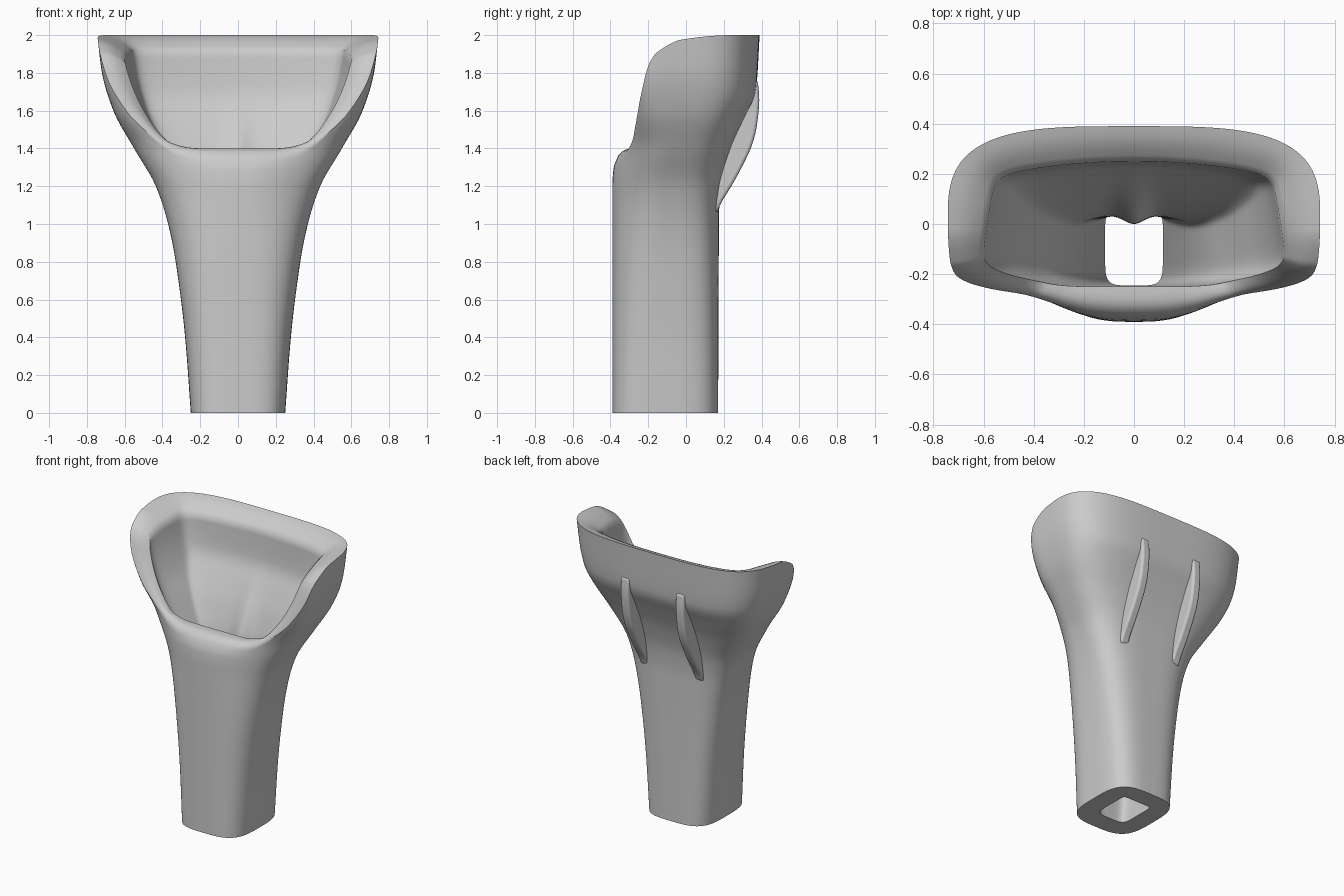
import bpy, bmesh
from math import sin, cos, pi, exp, degrees

if "Cube" in bpy.data.objects:
    bpy.data.objects.remove(bpy.data.objects["Cube"])


def curve(*pts):
    """Smooth monotone interpolation through (position, value) points."""
    d = [(b[1] - a[1]) / (b[0] - a[0]) for a, b in zip(pts, pts[1:])]
    m = [d[0]] + [2 * a * b / (a + b) if a * b > 0 else 0 for a, b in zip(d, d[1:])] + [d[-1]]

    def f(x):
        x = min(max(x, pts[0][0]), pts[-1][0])
        i = 0
        while i < len(pts) - 2 and x > pts[i + 1][0]:
            i += 1
        h = pts[i + 1][0] - pts[i][0]
        t = (x - pts[i][0]) / h
        return ((2*t**3 - 3*t*t + 1) * pts[i][1] + (t**3 - 2*t*t + t) * h * m[i]
                + (3*t*t - 2*t**3) * pts[i + 1][1] + (t**3 - t*t) * h * m[i + 1])
    return f


# Section dimensions against height
width = curve((0, .25), (.4, .28), (.8, .33), (1, .37), (1.2, .435), (1.4, .55),
              (1.6, .66), (1.8, .72), (2, .745))
back = curve((0, .17), (1.05, .175), (1.2, .187), (1.4, .24), (1.55, .305), (1.7, .37), (2, .39))
front_mid = curve((0, -.39), (1.2, -.39), (1.3, -.383), (1.36, -.36), (1.45, -.34))
front_flank = curve((0, -.39), (1, -.39), (1.2, -.38), (1.4, -.348), (1.6, -.328),
                    (1.85, -.308), (2, -.30))
mid_share = curve((0, 1), (10, 1), (46, 0), (180, 0))
front_in = curve((0, -.245), (1.5, -.25), (1.7, -.245), (2, -.22))
middle = curve((0, -.11), (1.2, -.1), (1.6, -.03), (2, -.03))
power = curve((0, 3.4), (.8, 2.8), (1.2, 2.3), (1.4, 2.5), (1.6, 3.8), (1.85, 5), (2, 5))

# Rim heights against angle from the front (0) to the back (180)
rim_out = curve((0, 1.36), (20, 1.36), (33, 1.375), (43, 1.44), (48.4, 1.55), (52.5, 1.68),
                (59, 1.85), (66, 1.91), (90, 1.975), (125, 2), (180, 2))
rim_in = curve((0, 1.4), (26, 1.4), (41, 1.425), (45, 1.47), (48.8, 1.57), (53.4, 1.7),
               (57.4, 1.8), (63.4, 1.86), (90, 1.9), (125, 1.92), (180, 1.92))


def section(a, z, w, yf, yb, n):
    s, c = sin(a), -cos(a)
    r = (abs(s)**n + abs(c)**n) ** (-1 / n)
    ym = middle(z)
    return w * s * r, ym + c * r * ((yb - ym) if c > 0 else (ym - yf))


def outer(a, z):
    deg = degrees(min(a, 2 * pi - a))
    n = power(z) if cos(a) > 0 else 3.5
    k = mid_share(deg)
    yf = k * front_mid(z) + (1 - k) * front_flank(z)
    return (*section(a, z, width(z), yf, back(z), n), z)


def inner(a, z):
    yf, yb, w = front_in(z), back(z) - .135, width(z) - .135 + .03 * max(0, z - 1)
    x, y = section(a, z, w, yf, yb, 5 if cos(a) > 0 else 12)
    up, ym = min(1, z / 1.5), middle(z)
    if cos(a) < 0:   # bowed back wall with a soft ridge down its centre
        y -= .055 * up * (x / w)**2 * (y - ym) / (yb - ym)
        y -= .05 * exp(-(x / .07)**2) * exp(-((z - 1.22) / .25)**2)
    x *= 1 - .14 * up * (y - yf) / (yb - yf)
    return x, y, z


# Hollow flared body: outer wall, sloping rim, inner wall, base ring
COLS, N_OUT, N_RIM, N_IN = 256, 56, 6, 48
bm = bmesh.new()
columns = []
for j in range(COLS):
    a = 2 * pi * j / COLS
    deg = degrees(min(a, 2 * pi - a))
    zo, zi = rim_out(deg), rim_in(deg)
    pts = [outer(a, zo * i / N_OUT) for i in range(N_OUT + 1)]
    p, q = pts[-1], inner(a, zi)
    for i in range(1, N_RIM):
        t = i / N_RIM
        bulge = .014 * sin(pi * t)
        pts.append((p[0] + (q[0]-p[0])*t, p[1] + (q[1]-p[1])*t - bulge * max(0, cos(a)),
                    p[2] + (q[2]-p[2])*t + bulge))
    pts += [inner(a, zi * (1 - i / N_IN)) for i in range(N_IN + 1)]
    columns.append([bm.verts.new(v) for v in pts])
rows = len(columns[0])
for j in range(COLS):
    A, B = columns[j], columns[(j + 1) % COLS]
    for i in range(rows):
        k = (i + 1) % rows
        bm.faces.new((A[i], B[i], B[k], A[k]))
bmesh.ops.recalc_face_normals(bm, faces=bm.faces)


def finish(name, bm):
    me = bpy.data.meshes.new(name)
    bm.to_mesh(me)
    bm.free()
    ob = bpy.data.objects.new(name, me)
    bpy.context.collection.objects.link(ob)
    bpy.ops.object.select_all(action='DESELECT')
    ob.select_set(True)
    bpy.context.view_layer.objects.active = ob
    bpy.ops.object.shade_smooth_by_angle(angle=.9)
    return ob


finish("flared_body", bm)

# Pair of support ribs behind the bowl
edge = curve((1.06, .165), (1.1, .18), (1.2, .24), (1.31, .30), (1.42, .35), (1.52, .375),
             (1.66, .388), (1.76, .38))
heights = [1.06 + .7 * i / 20 for i in range(21)]
profile = [(edge(z), z) for z in heights] + [(back(z) - .07, z) for z in reversed(heights)]
for side, name in ((1, "right_rib"), (-1, "left_rib")):
    bm = bmesh.new()
    face = bm.faces.new([bm.verts.new((side * .185, y, z)) for y, z in profile])
    ext = bmesh.ops.extrude_face_region(bm, geom=[face])
    bmesh.ops.translate(bm, vec=(side * .065, 0, 0),
                        verts=[v for v in ext["geom"] if isinstance(v, bmesh.types.BMVert)])
    bmesh.ops.recalc_face_normals(bm, faces=bm.faces)
    rib = finish(name, bm)
    bev = rib.modifiers.new("soft_edges", 'BEVEL')
    bev.width, bev.segments = .015, 3
